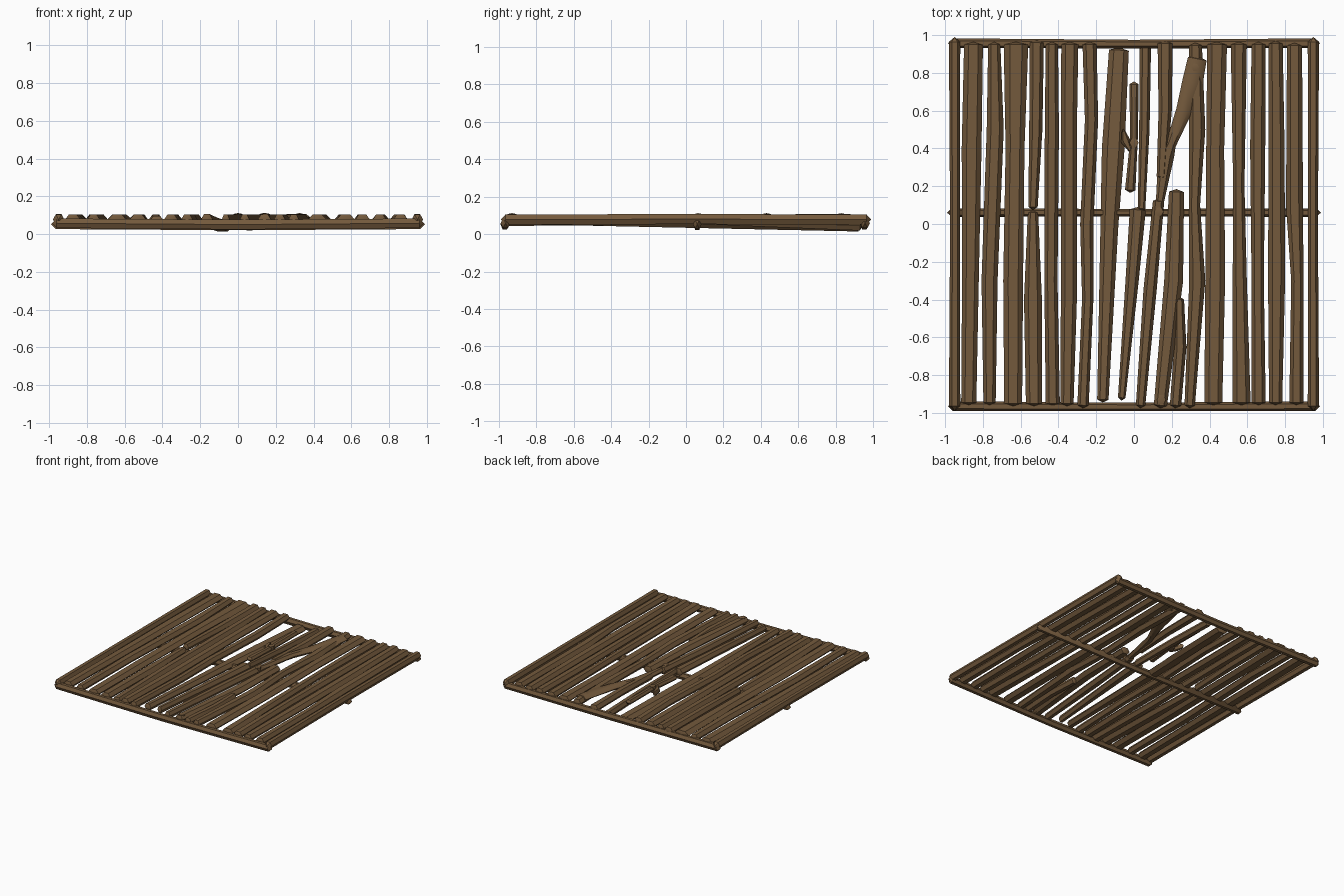
import bpy, bmesh, math
from mathutils import Vector

wood = bpy.data.materials.new("brown wood")
wood.diffuse_color = (0.175, 0.102, 0.046, 1)


def stick(name, pts, tip=0.025, sides=6):
    """Hewn branch: pts are (x, y, z, width, height), closed by blunt pointed ends."""
    bm = bmesh.new()
    P = [Vector(p[:3]) for p in pts]
    rings = []
    for i, p in enumerate(pts):
        d = (P[min(i + 1, len(P) - 1)] - P[max(i - 1, 0)]).normalized()
        side = d.cross(Vector((0, 0, 1))).normalized()
        up = side.cross(d)
        ring = []
        for k in range(sides):
            a = 2 * math.pi * k / sides
            ring.append(bm.verts.new(P[i] + side * math.cos(a) * p[3] / 2
                                     + up * math.sin(a) * p[4] / 2 / 0.866))
        rings.append(ring)
    for r, s in zip(rings, rings[1:]):
        for k in range(sides):
            bm.faces.new((r[k], r[(k + 1) % sides], s[(k + 1) % sides], s[k]))
    for ring, a, b in ((rings[0], P[0], P[1]), (rings[-1], P[-1], P[-2])):
        apex = bm.verts.new(a + (a - b).normalized() * tip)
        for k in range(sides):
            bm.faces.new((ring[k], ring[(k + 1) % sides], apex))
    bmesh.ops.recalc_face_normals(bm, faces=bm.faces)
    me = bpy.data.meshes.new(name)
    bm.to_mesh(me)
    bm.free()
    me.materials.append(wood)
    ob = bpy.data.objects.new(name, me)
    bpy.context.collection.objects.link(ob)
    bpy.ops.object.select_all(action='DESELECT')
    ob.select_set(True)
    bpy.context.view_layer.objects.active = ob
    bpy.ops.object.shade_smooth_by_angle(angle=math.radians(40))
    return ob


def slat(name, *pts, z0=0.079, z1=0.079, h=0.052):
    """Slat from back to front; pts are (x, y, width), z runs from z0 to z1."""
    ya, yb = pts[0][1], pts[-1][1]
    out = []
    for x, y, w in pts:
        t = (ya - y) / (ya - yb)
        out.append((x, y, z0 + (z1 - z0) * t, w, h))
    stick(name, out, tip=0.015)


# Frame: two side rails on top of three cross rails
for s, n in ((-1, "left"), (1, "right")):
    stick(n + "_side_rail", [(s * .95, .965, .078, .06, .054), (s * .948, 0, .08, .052, .054),
                             (s * .95, -.965, .078, .06, .054)])
for y, n in ((.957, "back"), (-.965, "front")):
    stick(n + "_rail", [(-.96, y, .058, .052, .05), (0, y - .004, .051, .045, .052),
                        (.96, y, .058, .052, .05)])
stick("middle_rail", [(-.965, .06, .052, .045, .05), (0, .06, .046, .04, .05),
                      (.965, .06, .052, .045, .05)])

# Full-length slats, left to right
slat("slat_1", (-.85, .95, .10), (-.86, .4, .105), (-.865, -.2, .09), (-.875, -.945, .08))
slat("slat_2", (-.74, .95, .065), (-.735, .5, .09), (-.765, -.3, .085), (-.765, -.945, .065))
slat("slat_3", (-.625, .95, .13), (-.63, .4, .10), (-.64, -.3, .105), (-.64, -.95, .095))
slat("slat_4_back", (-.515, .96, .075), (-.52, .5, .07), (-.535, .09, .05))
slat("slat_4_front", (-.535, .06, .055), (-.535, -.4, .095), (-.53, -.95, .085), z0=.065)
slat("slat_5", (-.435, .95, .065), (-.435, .5, .075), (-.44, -.3, .07), (-.43, -.95, .075), z1=.07)
slat("slat_6", (-.34, .95, .09), (-.345, .5, .085), (-.345, -.4, .085), (-.355, -.95, .07))
slat("slat_7", (-.235, .95, .075), (-.225, .55, .07), (-.25, 0, .07), (-.245, -.4, .06), (-.27, -.96, .06))
slat("slat_8", (-.08, .92, .105), (-.11, .4, .12), (-.13, 0, .095), (-.165, -.93, .06), z0=.04, z1=.08)
slat("slat_9_back", (.06, .93, .06), (.055, .5, .055), (.04, .08, .04), z0=.045)
slat("slat_9_front", (.02, .075, .085), (-.01, -.3, .07), (-.065, -.92, .04))
slat("slat_10_back", (.165, .955, .08), (.165, .6, .07), (.145, .25, .05))
slat("slat_10_front", (.13, .12, .06), (.085, -.35, .07), (.035, -.96, .05))
slat("slat_11", (.325, .945, .07), (.335, .5, .085), (.32, .1, .06), (.335, -.3, .085), (.295, -.96, .055))
slat("slat_12", (.44, .95, .105), (.43, .4, .095), (.43, -.3, .105), (.42, -.945, .095))
slat("slat_13", (.555, .95, .085), (.555, .2, .06), (.56, -.3, .075), (.57, -.945, .095))
slat("slat_14", (.66, .95, .075), (.655, .4, .08), (.655, -.3, .065), (.66, -.945, .075))
slat("slat_15", (.75, .955, .075), (.755, .4, .085), (.755, -.3, .09), (.75, -.945, .07))
slat("slat_16", (.85, .945, .08), (.85, .1, .09), (.865, -.3, .065), (.86, -.945, .075))

# Broken and patched slats around the gap
slat("broken_slat", (.225, .17, .08), (.21, -.3, .10), (.14, -.96, .07))
slat("short_slat", (.24, -.40, .05), (.245, -.65, .065), (.22, -.96, .06), z0=.07)
slat("loose_splinter", (.0, .74, .05), (.0, .45, .04), (-.02, .18, .055), z0=.09, z1=.085, h=.035)
slat("side_knot", (-.055, .49, .02), (-.045, .44, .05), (-.02, .39, .02), z0=.08, h=.035)
slat("patch_branch", (.335, .875, .10), (.31, .75, .11), (.265, .6, .085), (.195, .42, .055),
     (.17, .36, .085), (.135, .1, .04), z0=.088, z1=.08, h=.04)

# Wooden pegs
for i, (x, y, r) in enumerate(((0, .43, .024), (.325, .83, .022), (.135, .065, .022), (.145, -.93, .024))):
    stick("peg_%d" % (i + 1), [(x, y - .0001, .06, r * 2, r * 2), (x, y, .107, r * 2, r * 2)], tip=.005)
